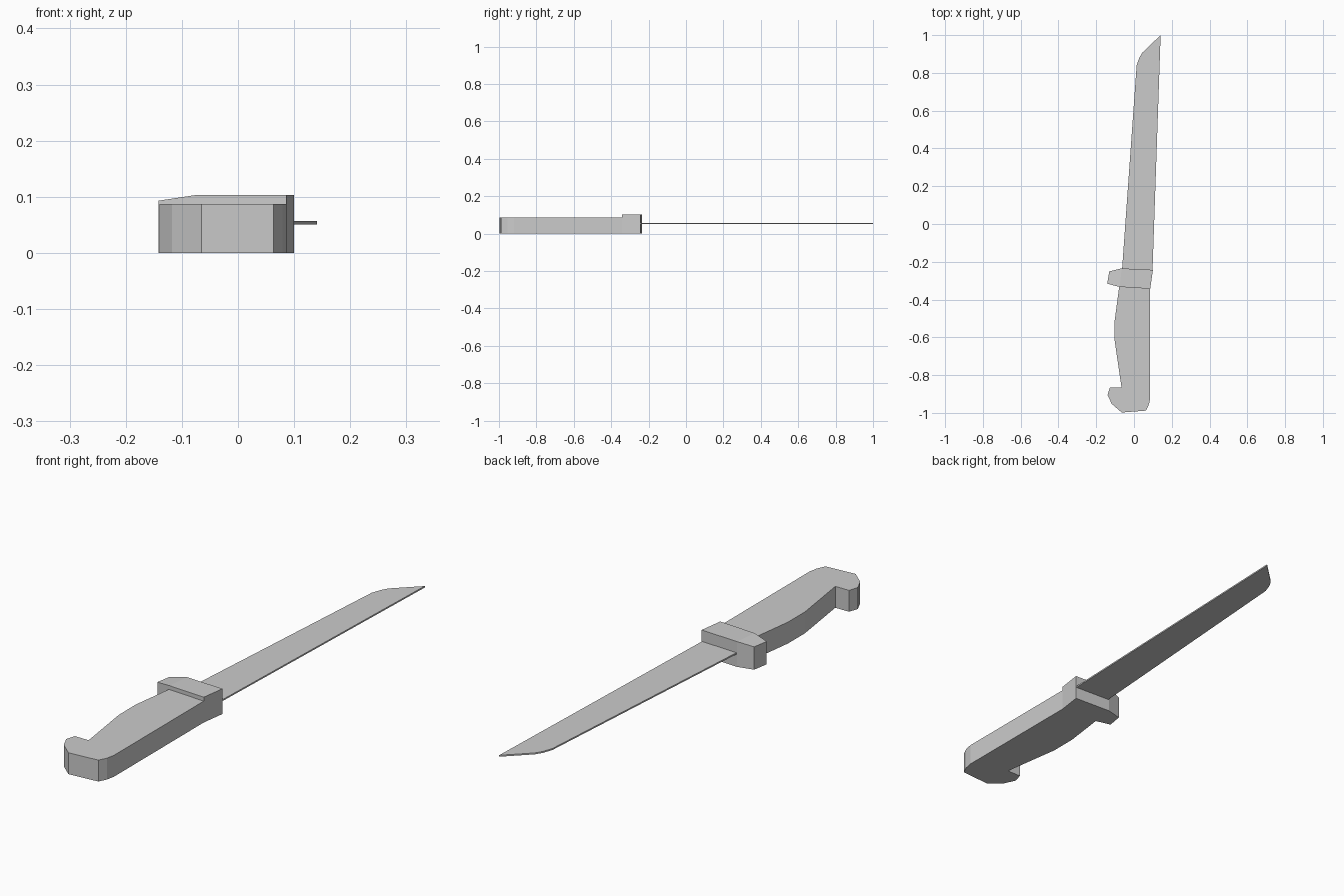
import bpy
import bmesh

if "Cube" in bpy.data.objects:
    bpy.data.objects.remove(bpy.data.objects["Cube"])


def prism(name, outline, z0, z1):
    """Extrude a closed XY outline; points may carry their own top height."""
    bm = bmesh.new()
    low = [bm.verts.new((p[0], p[1], z0)) for p in outline]
    top = [bm.verts.new((p[0], p[1], p[2] if len(p) > 2 else z1)) for p in outline]
    n = len(outline)
    bm.faces.new(low)
    bm.faces.new(top)
    for i in range(n):
        j = (i + 1) % n
        bm.faces.new((low[i], low[j], top[j], top[i]))
    # split the sloping and hooked caps into planar pieces
    bmesh.ops.connect_verts_nonplanar(bm, angle_limit=0.01, faces=bm.faces[:])
    bmesh.ops.recalc_face_normals(bm, faces=bm.faces[:])
    mesh = bpy.data.meshes.new(name)
    bm.to_mesh(mesh)
    bm.free()
    obj = bpy.data.objects.new(name, mesh)
    bpy.context.collection.objects.link(obj)
    return obj


# Handle with swelling grip and hooked pommel
prism("handle", [
    (-0.078, -0.33), (-0.102, -0.51), (-0.102, -0.62), (-0.066, -0.866),
    (-0.128, -0.866), (-0.14, -0.905), (-0.118, -0.952), (-0.065, -0.998),
    (0.063, -0.988), (0.079, -0.955), (0.086, -0.92), (0.086, -0.33),
], 0.0, 0.087)

# Guard: its finger stop dips slightly at the outer end
prism("guard", [
    (-0.065, -0.235), (-0.131, -0.251, 0.093), (-0.142, -0.316, 0.093),
    (-0.076, -0.333), (0.086, -0.343), (0.1, -0.243),
], 0.0, 0.103)

# Thin blade with clipped tip
prism("blade", [
    (0.098, -0.245), (0.141, 1.0), (0.045, 0.908), (0.028, 0.88),
    (0.014, 0.84), (-0.063, -0.238),
], 0.051, 0.057)
